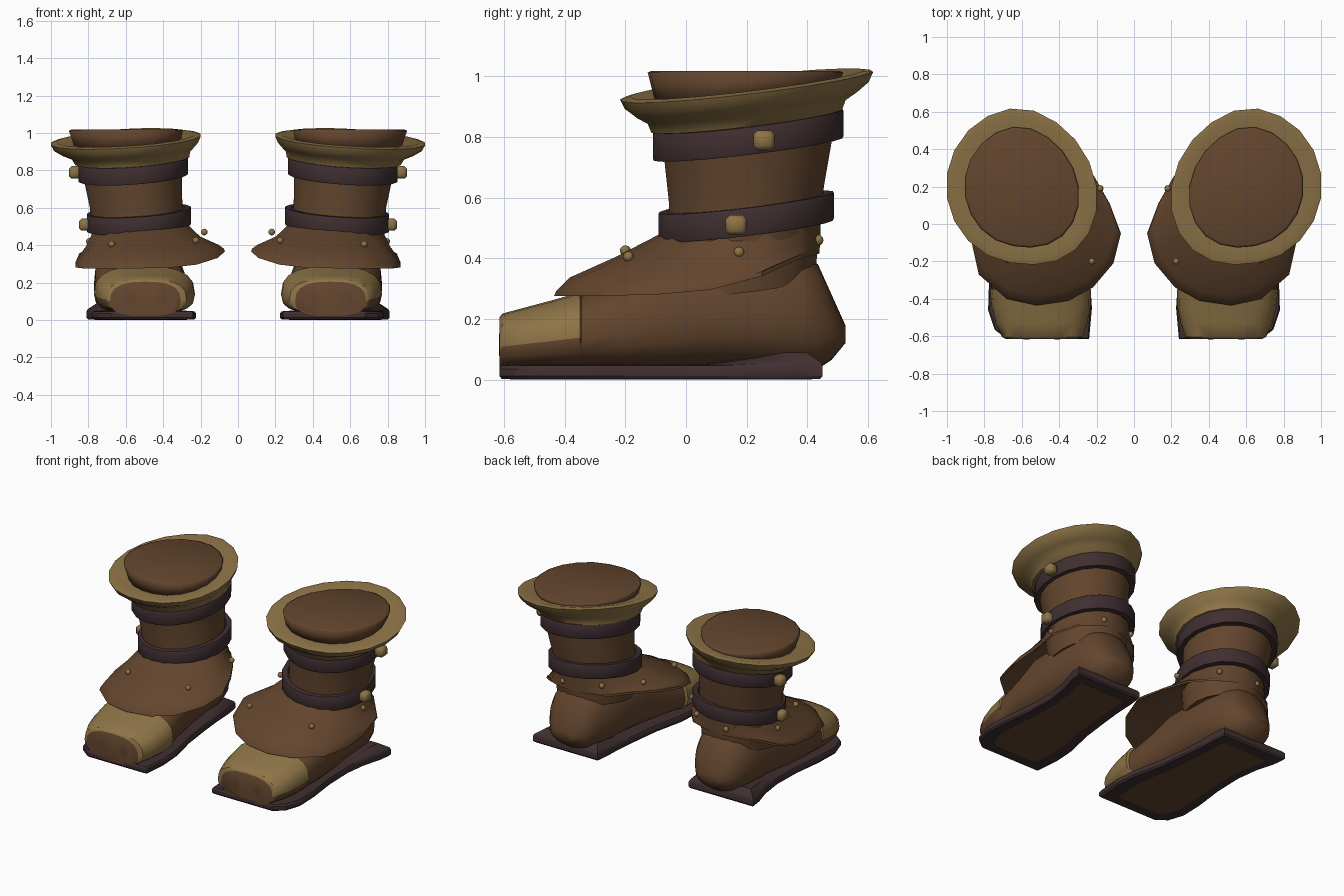
import bpy, bmesh, math
from mathutils import Vector, Matrix

if "Cube" in bpy.data.objects:
    bpy.data.objects.remove(bpy.data.objects["Cube"])


def material(name, rgb):
    m = bpy.data.materials.new(name)
    m.diffuse_color = (*rgb, 1)
    m.use_nodes = True
    m.node_tree.nodes["Principled BSDF"].inputs["Base Color"].default_value = m.diffuse_color
    return m


BROWN = material("brown leather", (0.125, 0.06, 0.027))
GOLD = material("tan gold", (0.27, 0.175, 0.063))
DARK = material("dark plum leather", (0.05, 0.028, 0.03))


def finish(name, bm, mats, angle=35):
    """Turn a bmesh into an object, mirrored to make the pair."""
    bmesh.ops.recalc_face_normals(bm, faces=bm.faces)
    me = bpy.data.meshes.new(name)
    bm.to_mesh(me)
    bm.free()
    ob = bpy.data.objects.new(name, me)
    bpy.context.collection.objects.link(ob)
    for m in mats:
        me.materials.append(m)
    bpy.ops.object.select_all(action='DESELECT')
    ob.select_set(True)
    bpy.context.view_layer.objects.active = ob
    bpy.ops.object.shade_smooth_by_angle(angle=math.radians(angle))
    ob.modifiers.new("Pair", 'MIRROR')
    return ob


def loft(rings, cap_start=False, cap_end=False, closed=False):
    """Skin a list of equally long point rings."""
    bm = bmesh.new()
    vs = [[bm.verts.new(p) for p in r] for r in rings]
    n = len(vs[0])
    pairs = list(zip(vs, vs[1:]))
    if closed:
        pairs.append((vs[-1], vs[0]))
    for a, b in pairs:
        for i in range(n):
            j = (i + 1) % n
            bm.faces.new((a[i], a[j], b[j], b[i]))
    if cap_start:
        bm.faces.new(vs[0])
    if cap_end:
        bm.faces.new(vs[-1])
    return bm


def ellipse(cx, cy, rx, ry, z, n=20, tilt=1.0, skew=0.0):
    """Ring leaning up toward the heel and the inner side."""
    pts = []
    for i in range(n):
        a = 2 * math.pi * (i + 0.5) / n
        x, y = cx + rx * math.cos(a), cy + ry * math.sin(a)
        y -= skew * max(0, cx - x)
        pts.append((x, y, z + tilt * (0.12 * (y - 0.2) - 0.07 * (x - 0.58))))
    return pts


# Shaft of the boot
finish("shaft", loft([
    ellipse(0.53, 0.19, 0.23, 0.24, 0.30),
    ellipse(0.535, 0.19, 0.25, 0.25, 0.48),
    ellipse(0.545, 0.20, 0.25, 0.26, 0.62),
    ellipse(0.56, 0.205, 0.265, 0.28, 0.76),
    ellipse(0.57, 0.205, 0.28, 0.29, 0.90)], True, True), [BROWN])


# Two leather straps
def strap(name, cx, cy, rx, ry, z, h):
    t = 0.035
    finish(name, loft([
        ellipse(cx, cy, rx - 0.004, ry - 0.004, z - h),
        ellipse(cx, cy, rx, ry, z - h + 0.008),
        ellipse(cx, cy, rx, ry, z + h - 0.008),
        ellipse(cx, cy, rx - 0.004, ry - 0.004, z + h),
        ellipse(cx, cy, rx - t, ry - t, z + h),
        ellipse(cx, cy, rx - t, ry - t, z - h)], closed=True), [DARK])


strap("upper_strap", 0.56, 0.205, 0.297, 0.318, 0.805, 0.046)
strap("lower_strap", 0.53, 0.198, 0.282, 0.293, 0.535, 0.046)

# Flared cuff
K = 0.17
finish("cuff", loft([
    ellipse(0.56, 0.205, 0.27, 0.28, 0.845),
    ellipse(0.565, 0.2, 0.308, 0.318, 0.853),
    ellipse(0.572, 0.2, 0.32, 0.33, 0.885, skew=K * 0.3),
    ellipse(0.587, 0.202, 0.355, 0.366, 0.908, skew=K * 0.6),
    ellipse(0.598, 0.205, 0.39, 0.402, 0.938, skew=K),
    ellipse(0.60, 0.205, 0.405, 0.417, 0.97, skew=K),
    ellipse(0.60, 0.205, 0.37, 0.385, 0.977, skew=K),
    ellipse(0.59, 0.2, 0.28, 0.29, 0.958, skew=K)], True, True), [GOLD], 50)

# Lining that fills the cuff, with a level top
finish("lining", loft([
    ellipse(0.59, 0.205, 0.285, 0.30, 0.94, skew=K),
    ellipse(0.60, 0.2, 0.308, 0.322, 1.012, tilt=0, skew=K),
    ellipse(0.60, 0.2, 0.295, 0.31, 1.018, tilt=0, skew=K)], True, True), [BROWN], 100)

# Wide ankle flap: rim points round the boot, joined up to the strap
rim = [(0.87, 0.08, 0.30), (0.85, 0.25, 0.345), (0.74, 0.37, 0.40),
       (0.60, 0.44, 0.42), (0.45, 0.43, 0.42), (0.31, 0.37, 0.41),
       (0.21, 0.25, 0.41), (0.13, 0.11, 0.39), (0.07, -0.05, 0.37),
       (0.11, -0.21, 0.335), (0.22, -0.34, 0.30), (0.35, -0.41, 0.285),
       (0.52, -0.435, 0.28), (0.68, -0.40, 0.28), (0.83, -0.27, 0.28),
       (0.87, -0.09, 0.285)]


def flap_ring(t, lift, bulge=0.0):
    """Ring part way from strap to rim; the front bulges, the sides dip."""
    pts = []
    for x, y, z in rim:
        a = math.atan2(y - 0.15, x - 0.53)
        tx, ty = 0.53 + 0.24 * math.cos(a), 0.19 + 0.26 * math.sin(a)
        tz = 0.50 + 0.12 * (ty - 0.2) - 0.07 * (tx - 0.53)
        front = max(-0.4, -math.sin(a))
        pts.append(Vector((tx, ty, tz)).lerp(Vector((x, y, z)), t)
                   + Vector((0, 0, lift + bulge * front)))
    return pts


finish("ankle_flap", loft([
    flap_ring(-0.05, 0.02), flap_ring(0.45, -0.008, 0.028),
    flap_ring(0.86, 0.002, 0.028), flap_ring(0.98, 0.008),
    flap_ring(1.0, -0.004), flap_ring(0.92, 0.0),
    flap_ring(0.4, -0.04), flap_ring(-0.05, -0.04)], closed=True), [BROWN])

# Foot: cross sections from toe to heel (y, centre x, half width, low z, top z)
sections = [(-0.615, 0.495, 0.19, 0.02, 0.205), (-0.605, 0.49, 0.215, 0.03, 0.218),
            (-0.53, 0.495, 0.245, 0.03, 0.238), (-0.44, 0.497, 0.265, 0.03, 0.262),
            (-0.35, 0.50, 0.27, 0.03, 0.288), (-0.344, 0.505, 0.258, 0.03, 0.278),
            (-0.2, 0.52, 0.25, 0.03, 0.34), (-0.05, 0.53, 0.24, 0.03, 0.42),
            (0.12, 0.53, 0.23, 0.03, 0.45), (0.28, 0.53, 0.215, 0.03, 0.44),
            (0.38, 0.535, 0.19, 0.03, 0.42), (0.435, 0.535, 0.165, 0.035, 0.38),
            (0.48, 0.535, 0.13, 0.065, 0.28), (0.525, 0.535, 0.07, 0.12, 0.18)]
rings = []
for y, cx, w, z0, z1 in sections:
    ring = []
    p = 0.75 if y < 0.1 else 0.88
    for i in range(20):
        a = 2 * math.pi * i / 20
        c, s = math.cos(a), math.sin(a)
        zc = z0 + (z1 - z0) * 0.42
        zr = (z1 - zc) if s > 0 else (zc - z0)
        ring.append((cx + w * math.copysign(abs(c) ** p, c), y,
                     zc + zr * math.copysign(abs(s) ** p, s)))
    rings.append(ring)
bm = loft(rings, True, True)
# Toe cap colour covers the upper part of the toe
for f in bm.faces:
    c = f.calc_center_median()
    inner = c.x < 0.4
    if -0.612 < c.y < -0.345 and c.z > (0.06 if inner else 0.115):
        f.material_index = 1
finish("foot", bm, [BROWN, GOLD], 40)

# Toe lobes on the blunt front
for name, x, r in (("inner_toe_lobe", 0.41, 0.1), ("outer_toe_lobe", 0.575, 0.105)):
    bm = bmesh.new()
    bmesh.ops.create_uvsphere(bm, u_segments=12, v_segments=8, radius=1)
    bmesh.ops.transform(bm, verts=bm.verts, matrix=Matrix.Translation((x, -0.597, 0.115))
                        @ Matrix.Diagonal((r, 0.02, 0.102, 1)))
    finish(name, bm, [BROWN])

# Sole with a cut outer toe corner and a square heel
outline = [(0.24, -0.615), (0.45, -0.615), (0.68, -0.615), (0.745, -0.565),
           (0.78, -0.46), (0.775, -0.3), (0.75, -0.1), (0.745, 0.1),
           (0.765, 0.25), (0.80, 0.37), (0.81, 0.45), (0.58, 0.45),
           (0.335, 0.45), (0.325, 0.37), (0.32, 0.25), (0.305, 0.1),
           (0.28, -0.1), (0.235, -0.3), (0.225, -0.45)]


def sole_ring(scale, z, heel=0.0):
    return [(0.53 + (x - 0.53) * scale, -0.08 + (y + 0.08) * (scale + 1) / 2,
             z + heel * max(0, min(1, (y - 0.15) / 0.2))) for x, y in outline]


bm = loft([sole_ring(0.8, 0.05, 0.04), sole_ring(0.975, 0.046, 0.012),
           sole_ring(1.0, 0.035, 0.01), sole_ring(1.0, 0.012, 0.0),
           sole_ring(0.97, 0.002), sole_ring(0.7, 0.0)], True, True)
# Brown panel underneath
for f in bm.faces:
    if len(f.verts) > 4 and f.calc_center_median().z < 0.01:
        f.material_index = 1
finish("sole", bm, [DARK, BROWN], 30)

# Strap buckles: bevelled blocks on the outer side
for name, loc in (("upper_buckle", (0.872, 0.257, 0.789)),
                  ("lower_buckle", (0.818, 0.165, 0.51))):
    bm = bmesh.new()
    bmesh.ops.create_cube(bm, size=1)
    bmesh.ops.transform(bm, verts=bm.verts, matrix=Matrix.Translation(loc)
                        @ Matrix.Diagonal((0.064, 0.07, 0.066, 1)))
    bmesh.ops.bevel(bm, geom=bm.edges[:], offset=0.014, segments=1, affect='EDGES')
    finish(name, bm, [GOLD], 60)

# Round studs on the flap
studs = [(0.225, -0.2, 0.425), (0.18, 0.19, 0.47), (0.675, -0.19, 0.405),
         (0.795, 0.175, 0.42), (0.60, 0.435, 0.46), (0.35, 0.385, 0.475)]
for i, loc in enumerate(studs):
    bm = bmesh.new()
    bmesh.ops.create_uvsphere(bm, u_segments=8, v_segments=6, radius=0.018,
                              matrix=Matrix.Translation(loc))
    finish(f"stud_{i + 1}", bm, [GOLD], 60)
